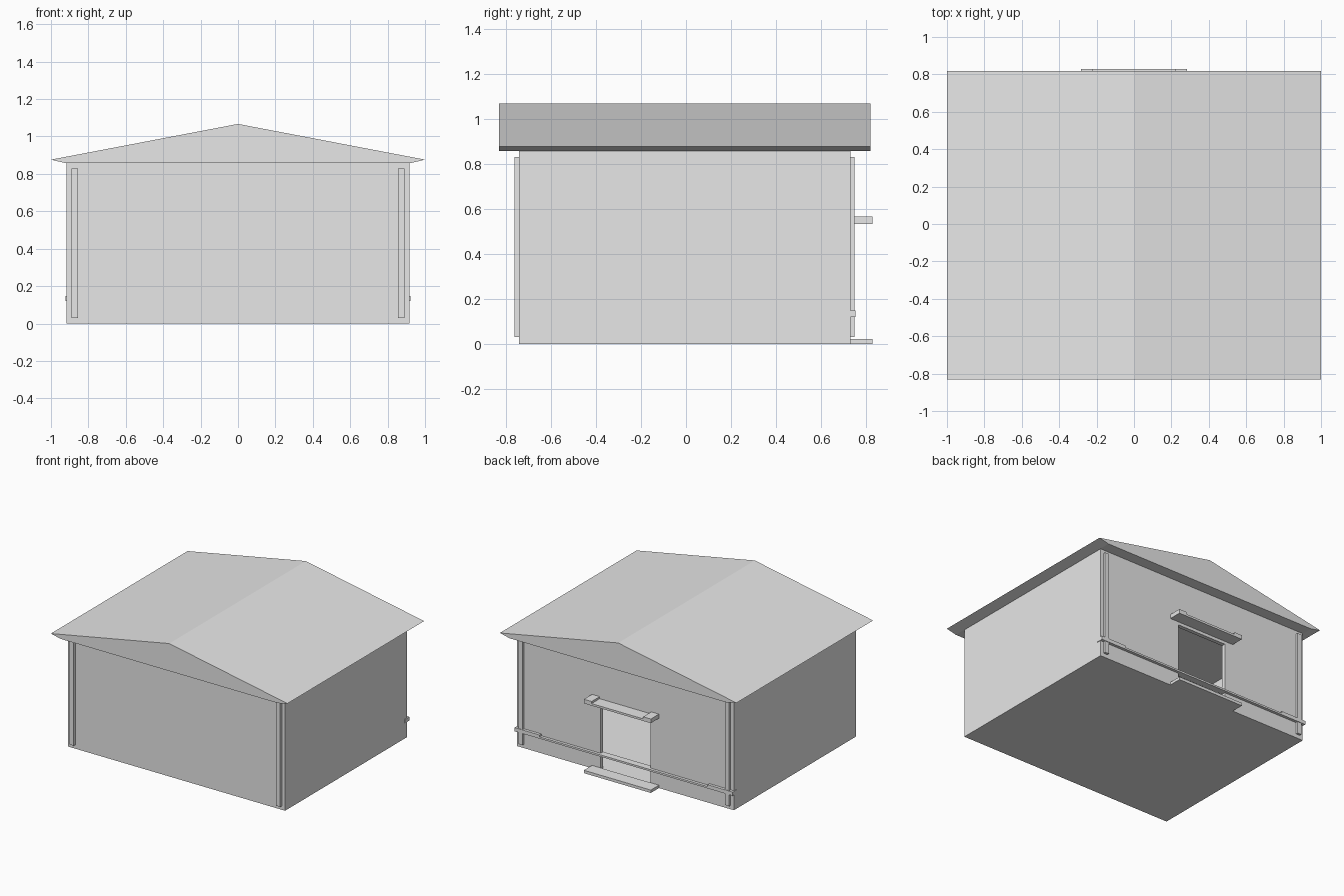
import bpy
import bmesh
from mathutils import Vector

if "Cube" in bpy.data.objects:
    bpy.data.objects.remove(bpy.data.objects["Cube"])

grey = bpy.data.materials.new("light_grey")
grey.diffuse_color = (0.8, 0.8, 0.8, 1)
grey.use_nodes = True
grey.node_tree.nodes["Principled BSDF"].inputs["Base Color"].default_value = grey.diffuse_color


def prism(name, outline, axis, start, end):
    """Extrude an outline along y (outline in x, z) or along z (outline in x, y)."""
    bm = bmesh.new()
    if axis == "y":
        points = [(a, start, b) for a, b in outline]
        move = Vector((0, end - start, 0))
    else:
        points = [(a, b, start) for a, b in outline]
        move = Vector((0, 0, end - start))
    face = bm.faces.new([bm.verts.new(p) for p in points])
    result = bmesh.ops.extrude_face_region(bm, geom=[face])
    verts = [g for g in result["geom"] if isinstance(g, bmesh.types.BMVert)]
    bmesh.ops.translate(bm, verts=verts, vec=move)
    bmesh.ops.recalc_face_normals(bm, faces=bm.faces)
    mesh = bpy.data.meshes.new(name)
    bm.to_mesh(mesh)
    bm.free()
    mesh.materials.append(grey)
    obj = bpy.data.objects.new(name, mesh)
    bpy.context.collection.objects.link(obj)
    return obj


def rect(x0, x1, b0, b1):
    return [(x0, b0), (x1, b0), (x1, b1), (x0, b1)]


def capped_bar(name, half, inner, z0, z1, y0, y1):
    """Slab with a raised block at each end."""
    mid = (z0 + z1) / 2
    outline = [(-half, z0), (half, z0), (half, z1), (inner, z1),
               (inner, mid), (-inner, mid), (-inner, z1), (-half, z1)]
    return prism(name, outline, "y", y0, y1)


W, FRONT, BACK = 0.917, -0.741, 0.731   # outer faces of the walls
T, FLOOR, EAVE = 0.03, 0.01, 0.857      # wall thickness, floor top, wall top
DOOR, DOOR_TOP = 0.21, 0.51

# Floor slab
prism("floor", rect(-W, W, FRONT, BACK), "z", 0, FLOOR)

# Front and side walls as one U-shaped plan
inner = W - T
prism("front_and_side_walls",
      [(-W, FRONT), (W, FRONT), (W, BACK), (inner, BACK), (inner, FRONT + T),
       (-inner, FRONT + T), (-inner, BACK), (-W, BACK)], "z", FLOOR, EAVE)

# Back wall with the open doorway
prism("back_wall",
      [(-inner, FLOOR), (-DOOR, FLOOR), (-DOOR, DOOR_TOP), (DOOR, DOOR_TOP),
       (DOOR, FLOOR), (inner, FLOOR), (inner, EAVE), (-inner, EAVE)],
      "y", BACK - T, BACK)

# Gable roof with sloped eave undersides
prism("roof", [(-0.92, EAVE), (0.92, EAVE), (1, 0.876), (0, 1.067), (-1, 0.876)],
      "y", -0.831, 0.819)

# Corner posts on the front and back
for side, s in (("left", -1), ("right", 1)):
    for end, y0, y1 in (("front", -0.762, FRONT), ("back", BACK, 0.749)):
        x0, x1 = sorted((s * 0.856, s * 0.89))
        prism(f"{end}_{side}_post", rect(x0, x1, 0.03, 0.83), "y", y0, y1)

# Door canopy, low rail and doorstep at the back
capped_bar("door_canopy", 0.283, 0.218, 0.533, 0.565, BACK, 0.829)
capped_bar("back_rail", 0.922, 0.71, 0.12, 0.148, 0.70, 0.753)
prism("doorstep", rect(-0.283, 0.283, 0, 0.022), "y", BACK, 0.829)
